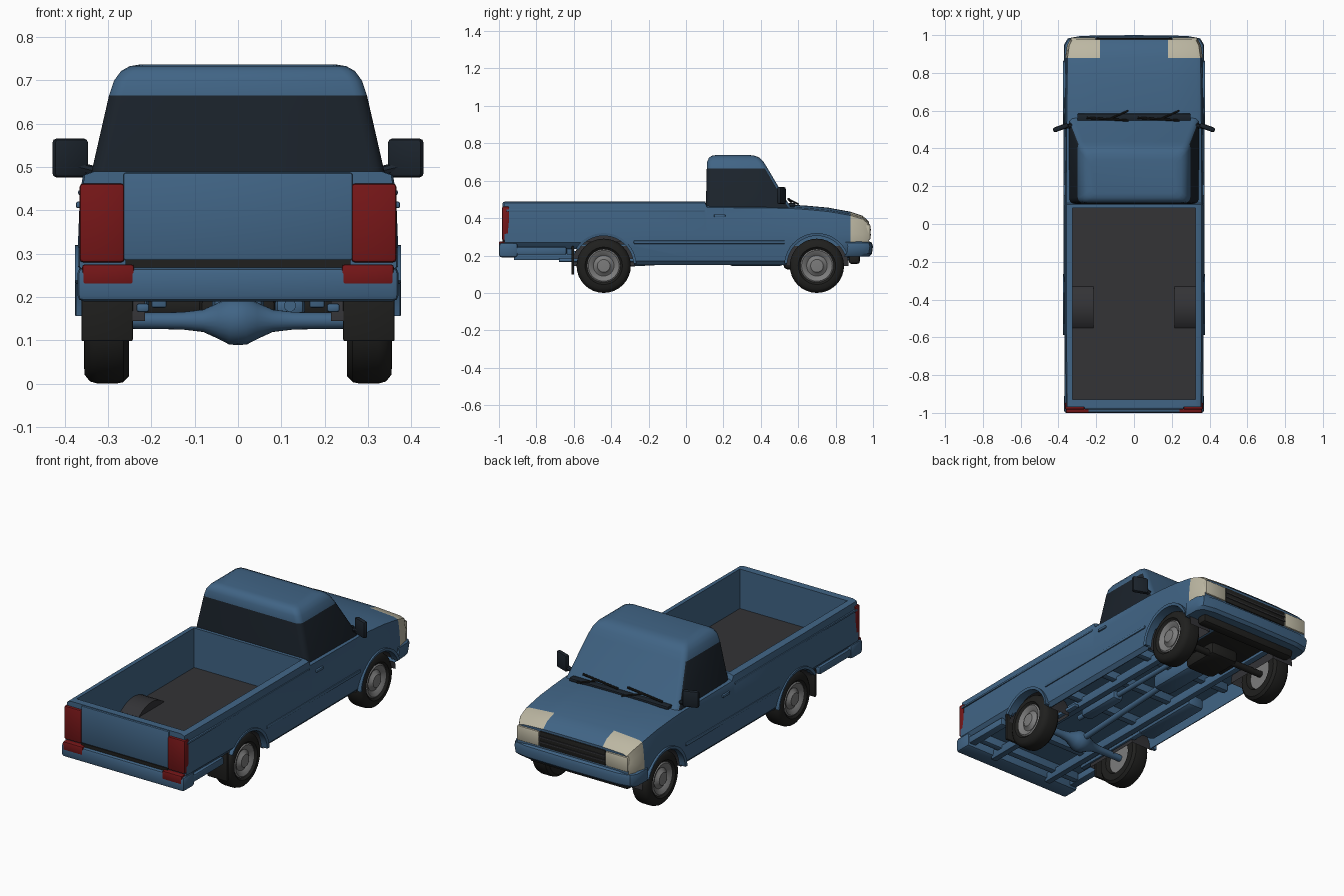
import bpy, bmesh, math
from mathutils import Vector, Matrix

if "Cube" in bpy.data.objects:
    bpy.data.objects.remove(bpy.data.objects["Cube"])


def material(name, rgb):
    m = bpy.data.materials.new(name)
    m.diffuse_color = (*rgb, 1)
    m.use_nodes = True
    m.node_tree.nodes["Principled BSDF"].inputs["Base Color"].default_value = m.diffuse_color
    return m


BLUE = material("blue_paint", (.052, .128, .235))
GLASS = material("dark_glass", (.011, .017, .025))
LINER = material("bed_liner", (.033, .033, .037))
RUBBER = material("rubber", (.014, .014, .013))
METAL = material("hub_metal", (.2, .2, .2))
RED = material("red_lens", (.18, .008, .009))
CREAM = material("cream_lens", (.5, .47, .36))


def finish(name, bm, mats, mirror=False, angle=35):
    bmesh.ops.recalc_face_normals(bm, faces=bm.faces[:])
    me = bpy.data.meshes.new(name)
    bm.to_mesh(me)
    bm.free()
    for m in mats if isinstance(mats, list) else [mats]:
        me.materials.append(m)
    ob = bpy.data.objects.new(name, me)
    bpy.context.collection.objects.link(ob)
    smooth(ob, angle)
    if mirror:
        ob.modifiers.new("Mirror", 'MIRROR')
    return ob


def smooth(ob, angle):
    bpy.ops.object.select_all(action='DESELECT')
    ob.select_set(True)
    bpy.context.view_layer.objects.active = ob
    bpy.ops.object.shade_smooth_by_angle(angle=math.radians(angle))


def box(name, lo, hi, mat, bevel=0.0, mirror=False, turn=0):
    lo, hi = Vector(lo), Vector(hi)
    bm = bmesh.new()
    bmesh.ops.create_cube(bm, size=1)
    bmesh.ops.scale(bm, vec=hi - lo, verts=bm.verts)
    if bevel:
        bmesh.ops.bevel(bm, geom=bm.edges[:], offset=bevel, segments=2, profile=.5, affect='EDGES')
    bmesh.ops.rotate(bm, matrix=Matrix.Rotation(turn, 3, 'Z'), verts=bm.verts)
    bmesh.ops.translate(bm, vec=(lo + hi) / 2, verts=bm.verts)
    return finish(name, bm, mat, mirror)


def tube(name, a, b, r, mat, mirror=False, seg=14):
    a, b = Vector(a), Vector(b)
    bm = bmesh.new()
    rot = (b - a).to_track_quat('Z', 'Y').to_matrix().to_4x4()
    bmesh.ops.create_cone(bm, cap_ends=True, segments=seg, radius1=r, radius2=r,
                          depth=(b - a).length, matrix=Matrix.Translation((a + b) / 2) @ rot)
    return finish(name, bm, mat, mirror)


def lathe(name, profile, y, z, mat, mirror=True, seg=32):
    # profile of (x, radius) turned about an axle line along x
    bm = bmesh.new()
    vs = [bm.verts.new((x, y, z + r)) for x, r in profile]
    es = [bm.edges.new(p) for p in zip(vs, vs[1:])]
    bmesh.ops.spin(bm, geom=vs + es, cent=(0, y, z), axis=(1, 0, 0), angle=math.tau, steps=seg)
    bmesh.ops.remove_doubles(bm, verts=bm.verts[:], dist=1e-5)
    return finish(name, bm, mat, mirror)


def loft(rings):
    bm = bmesh.new()
    rows = [[bm.verts.new(p) for p in ring] for ring in rings]
    n = len(rows[0])
    for a, b in zip(rows, rows[1:]):
        for i in range(n):
            bm.faces.new((a[i], a[(i + 1) % n], b[(i + 1) % n], b[i]))
    bm.faces.new(rows[0])
    bm.faces.new(rows[-1])
    bmesh.ops.recalc_face_normals(bm, faces=bm.faces[:])
    return bm


# Lower body: cross-sections along the length (y, half width, top, bottom, crown)
def section(y, w, top, bot, c):
    half = [(.18, top + .9 * c), (w - .035, top), (w - .012, top - .008), (w - .005, top - .05),
            (w, .315), (w, .27), (w - .012, bot + .02), (w - .03, bot)]
    return [(0, y, top + c)] + [(x, y, z) for x, z in half] + [(-x, y, z) for x, z in half[::-1]]


body = finish("body", loft([section(*s) for s in [
    (-.97, .366, .49, .235, 0), (-.50, .37, .49, .235, 0), (-.38, .37, .49, .15, 0),
    (.102, .37, .49, .15, 0), (.112, .37, .465, .15, 0), (.55, .368, .46, .15, .012),
    (.64, .367, .454, .15, .013), (.76, .366, .443, .19, .013), (.88, .364, .422, .20, .012),
    (.945, .355, .402, .20, .01), (.978, .338, .375, .21, .006)]]), [BLUE, CREAM])

# Cut the bed, the open underside and the wheel openings
REAR, FRONT, AXLE = -.44, .70, .145
cutters = [box("cut_bed", (-.325, -.93, .268), (.325, .085, .6), BLUE),
           box("cut_under", (-.335, -.90, .0), (.335, .90, .25), BLUE)]
cutters += [tube("cut_arch", (s * .22, y, AXLE), (s * .5, y, AXLE), .162, BLUE, seg=40)
            for y in (REAR, FRONT) for s in (1, -1)]
for c in cutters:
    m = body.modifiers.new("Cut", 'BOOLEAN')
    m.operation, m.solver, m.object = 'DIFFERENCE', 'EXACT', c
    bpy.context.view_layer.objects.active = body
    bpy.ops.object.modifier_apply(modifier=m.name)
    bpy.data.objects.remove(c)
for p in body.data.polygons:
    p.material_index = int(p.center.y > .89 and abs(p.center.x) > .2 and p.center.z > .285
                           and p.normal.y < .95)
smooth(body, 30)


# Cab: rounded rectangles stacked upward (z, back, front, half width)
def cab_ring(z, y0, y1, w, r=.03):
    pts = []
    for k, (cx, cy) in enumerate([(w - r, y1 - r), (r - w, y1 - r), (r - w, y0 + r), (w - r, y0 + r)]):
        for t in (0, 30, 60, 90):
            a = math.radians(90 * k + t)
            pts.append((cx + r * math.cos(a), cy + r * math.sin(a), z))
    return pts


bm = loft([cab_ring(*s) for s in [
    (.44, .104, .575, .346), (.49, .107, .54, .338), (.665, .111, .437, .298), (.70, .113, .415, .286),
    (.722, .122, .395, .27), (.733, .138, .37, .25), (.737, .16, .34, .225)]])
for f in bm.faces:
    f.material_index = int(f.calc_center_median().z < .66 and f.normal.y < .4)
finish("cab", bm, [BLUE, GLASS], angle=40)

# Windscreen base and wipers
box("cowl_strip", (-.30, .545, .462), (.30, .585, .480), GLASS, .006)
for i, x in enumerate((-.13, .14)):
    tube(f"wiper_{i}", (x - .12, .562, .487), (x + .10, .548, .502), .006, RUBBER, seg=8)
    tube(f"wiper_arm_{i}", (x + .10, .60, .475), (x, .555, .497), .005, RUBBER, seg=8)

# Door mirrors and handles
box("door_mirror", (.345, .497, .476), (.43, .523, .566), GLASS, .010, True, -.35)
tube("mirror_arm", (.33, .52, .49), (.37, .515, .50), .012, GLASS, True, 8)
box("door_handle", (.36, .15, .405), (.374, .21, .42), BLUE, .004, True)

# Bed floor, trim and wheel houses
box("bed_floor", (-.325, -.93, .26), (.325, .085, .274), LINER)
box("side_moulding", (.355, -.28, .262), (.374, .53, .28), BLUE, .005, True)
box("bed_rail_trim", (.35, -.96, .435), (.369, .10, .447), BLUE, .004, True)


def arc(y, r, a0, a1, n=20):
    for i in range(n + 1):
        a = math.radians(a0 + (a1 - a0) * i / n)
        yield y + r * math.cos(a), AXLE + r * math.sin(a)


for tag, y, a0, a1 in (("rear", REAR, 4, 148), ("front", FRONT, 22, 176)):
    bm = bmesh.new()
    inner, outer = ([bm.verts.new((x, *p)) for p in arc(y, .17, 0, 180)] for x in (.215, .345))
    for i in range(20):
        bm.faces.new((inner[i], inner[i + 1], outer[i + 1], outer[i]))
    bm.faces.new(inner)
    finish(tag + "_wheel_house", bm, LINER, True)
    # raised lip round the wheel opening
    rings = [[(x, *q) for x, q in ((.35, p), (.374, p), (.377, o), (.355, o))]
             for p, o in zip(arc(y, .16, a0, a1), arc(y, .175, a0, a1))]
    finish(tag + "_arch_lip", loft(rings), BLUE, True)
    # tyre and hub
    lathe(tag + "_tyre", [(.272, .08), (.252, .09), (.252, .128), (.265, .142), (.28, .145), (.325, .145),
                          (.342, .14), (.354, .125), (.356, .10), (.345, .088)], y, AXLE, RUBBER)
    lathe(tag + "_hub", [(.272, 0), (.272, .082), (.345, .09), (.351, .082), (.345, .068), (.335, .055),
                         (.343, .042), (.352, .034), (.354, 0)], y, AXLE, METAL)
box("mud_flap", (.243, -.612, .098), (.362, -.598, .25), RUBBER, .004, True)

# Tailgate, rear lights and rear bumper
box("tailgate", (-.265, -.98, .285), (.265, -.95, .487), BLUE, .006)
box("tail_light", (.262, -.983, .28), (.366, -.945, .462), RED, .008, True)
box("tailgate_gap", (-.26, -.982, .266), (.26, -.94, .286), RUBBER)
box("rear_bumper", (-.371, -1, .19), (.371, -.90, .268), BLUE, .014)
box("bumper_reflector", (.24, -1.001, .228), (.36, -.96, .275), RED, .006, True)
box("rear_valance", (.32, -.92, .205), (.363, -.64, .245), BLUE, .006, True)

# Grille, headlights and wraparound front bumper
box("grille", (-.20, .95, .283), (.20, .984, .368), RUBBER, .006)
for i in range(2):
    box(f"grille_bar_{i}", (-.20, .97, .308 + .027 * i), (.20, .988, .315 + .027 * i), LINER)
box("headlight", (.20, .94, .283), (.337, .987, .366), CREAM, .010, True)
plan = [(.372, .865), (.37, .95), (.35, .983), (.28, .996), (0, 1)]
loop = plan + [(-x, y) for x, y in plan[-2::-1]]
rings = []
for z, k in ((.195, .965), (.21, .99), (.25, 1), (.268, .99), (.276, .965)):
    rings.append([(x * k, y - (1 - k) * .6, z) for x, y in loop])
finish("front_bumper", loft(rings), BLUE)
box("front_valance", (-.30, .87, .155), (.30, .93, .21), RUBBER, .015)

# Chassis and running gear
box("frame_rail", (.165, -.92, .175), (.20, .90, .225), BLUE, .005, True)
for i, y in enumerate((-.85, -.62, -.2, .08, .36)):
    box(f"cross_member_{i}", (-.32, y - .018, .205), (.32, y + .018, .252), BLUE, .005)
box("engine_bay", (-.21, .50, .19), (.21, .88, .30), RUBBER, .01)
box("oil_pan", (-.09, .52, .125), (.09, .74, .21), RUBBER, .025)
box("gearbox", (-.06, .22, .145), (.06, .53, .235), BLUE, .025)
tube("drive_shaft", (0, .24, .185), (0, REAR, .15), .016, BLUE)
tube("exhaust_pipe", (.12, .45, .18), (.12, -.30, .18), .014, BLUE)
box("silencer", (.085, -.25, .15), (.155, .02, .205), BLUE, .02)
box("fuel_tank", (-.31, -.22, .165), (-.205, .20, .235), BLUE, .02)
lathe("rear_axle", [(0, .056), (.02, .055), (.045, .042), (.08, .026), (.13, .02), (.28, .018)],
      REAR, AXLE, BLUE, seg=20)
tube("front_axle", (-.28, FRONT, AXLE), (.28, FRONT, AXLE), .018, RUBBER)
box("leaf_spring", (.205, -.68, .165), (.235, -.20, .185), BLUE, .006, True)
